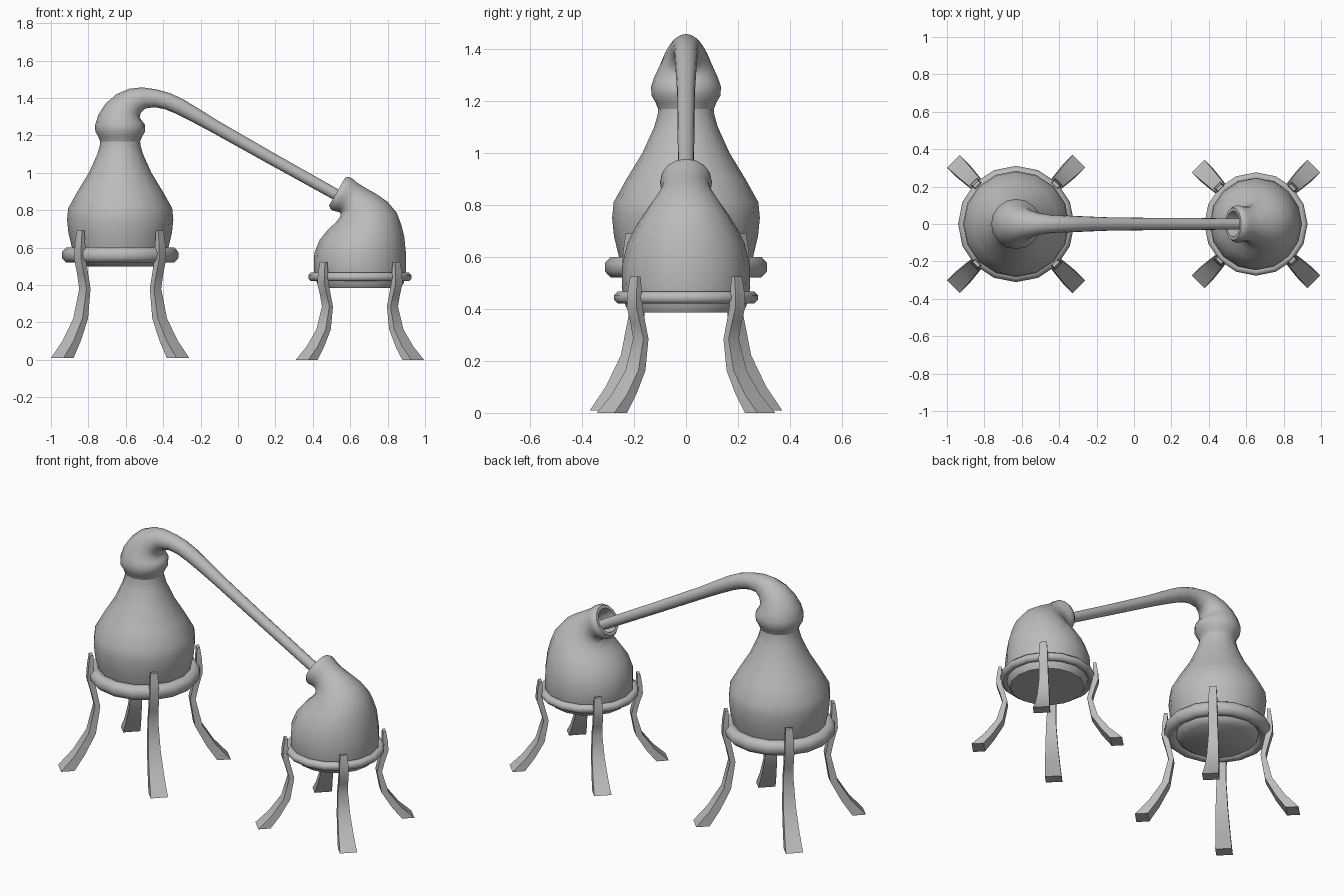
import bpy, bmesh, math
from mathutils import Vector

if "Cube" in bpy.data.objects:
    bpy.data.objects.remove(bpy.data.objects["Cube"])

SIDES = 16
metal = bpy.data.materials.new("plain_grey")
metal.use_nodes = True
GREY = (0.5, 0.5, 0.5, 1)
metal.diffuse_color = GREY
metal.node_tree.nodes["Principled BSDF"].inputs["Base Color"].default_value = GREY


def skin(name, loops, closed=False, angle=50):
    """Join equal loops of points into one smooth-shaded tube."""
    bm = bmesh.new()
    rows = [[bm.verts.new(p) for p in loop] for loop in loops]
    pairs = list(zip(rows, rows[1:]))
    if closed:
        pairs.append((rows[-1], rows[0]))
    else:
        bm.faces.new(rows[0])
        bm.faces.new(rows[-1])
    n = len(rows[0])
    for a, b in pairs:
        for i in range(n):
            j = (i + 1) % n
            bm.faces.new((a[i], a[j], b[j], b[i]))
    bmesh.ops.recalc_face_normals(bm, faces=bm.faces)
    mesh = bpy.data.meshes.new(name)
    bm.to_mesh(mesh)
    bm.free()
    mesh.materials.append(metal)
    obj = bpy.data.objects.new(name, mesh)
    bpy.context.collection.objects.link(obj)
    bpy.ops.object.select_all(action="DESELECT")
    obj.select_set(True)
    bpy.context.view_layer.objects.active = obj
    bpy.ops.object.shade_smooth_by_angle(angle=math.radians(angle))
    return obj


def circle(x, z, r, tilt=0):
    """Circle whose axis leans from vertical towards +x by tilt degrees."""
    t = math.radians(tilt)
    u = Vector((math.cos(t), 0, -math.sin(t)))
    v = Vector((0, 1, 0))
    steps = [2 * math.pi * i / SIDES for i in range(SIDES)]
    return [Vector((x, 0, z)) + r * (u * math.cos(a) + v * math.sin(a)) for a in steps]


def hoop(name, x, z, major, half_w, half_h):
    """Round band that carries a vessel."""
    loops = []
    for i in range(8):
        a = math.pi * (i + 0.5) / 4
        loops.append(circle(x, z + half_h * math.sin(a) * 1.08,
                            major + half_w * math.cos(a) * 1.08))
    skin(name, loops, closed=True, angle=80)


# Leg cross-sections: height, inner radius, outer radius, half width
LEG = [(0, .40, .475, .048), (.09, .34, .395, .042), (.21, .278, .32, .035),
       (.37, .252, .282, .028), (.45, .268, .3, .026), (.53, .285, .322, .026),
       (.61, .288, .318, .024), (.68, .29, .308, .02)]


def legs(prefix, x, lift, spread, tall):
    """Four splayed legs on the diagonals."""
    places = {"back_left": 45, "back_right": 135, "front_right": 225, "front_left": 315}
    for place, deg in places.items():
        a = math.radians(deg)
        out = Vector((math.cos(a), math.sin(a), 0))
        side = Vector((-out.y, out.x, 0))
        loops = []
        for z, r0, r1, w in LEG:
            base = Vector((x, 0, z * tall + lift))
            loops.append([base + out * r * spread + side * s * w
                          for r, s in ((r0, -1), (r1, -1), (r1, 1), (r0, 1))])
        skin(f"{prefix}_leg_{place}", loops, angle=40)


# Boiling pot
POT_X = -.63
pot = [(.5, .2), (.525, .235), (.6, .258), (.68, .277), (.75, .284), (.81, .278),
       (.9, .228), (1, .167), (1.1, .122), (1.15, .108), (1.19, .106)]
skin("pot_body", [circle(POT_X, z, r) for z, r in pot])
hoop("pot_hoop", POT_X, .56, .275, .036, .04)
legs("pot", POT_X, .01, 1, 1)

# Still head narrowing into the long sloping pipe
head = [(-.63, 1.165, .106, 0), (-.63, 1.195, .118, 0), (-.63, 1.22, .133, 0),
        (-.63, 1.255, .134, 0), (-.626, 1.29, .122, 10), (-.612, 1.325, .106, 25),
        (-.588, 1.358, .088, 45), (-.55, 1.385, .071, 65), (-.505, 1.4, .057, 82),
        (-.44, 1.398, .048, 98), (-.375, 1.382, .045, 109), (-.31, 1.353, .043, 116),
        (-.22, 1.303, .039, 120), (-.12, 1.245, .035, 120), (.2, 1.064, .032, 120),
        (.575, .855, .03, 120)]
skin("still_head_and_pipe", [circle(*ring) for ring in head])

# Receiver with a bent neck and a hollow, rolled mouth
RECEIVER_X = .652
receiver = [(.655, .385, .215, 0), (.654, .41, .232, 0), (.652, .48, .247, 0),
            (.653, .57, .245, 0), (.663, .65, .226, -2), (.677, .71, .196, -4),
            (.686, .76, .165, -9), (.672, .805, .133, -18), (.642, .836, .107, -30),
            (.61, .855, .095, -44), (.583, .87, .094, -55), (.562, .882, .1, -60),
            (.545, .891, .099, -60), (.53, .9, .087, -60), (.53, .9, .07, -60),
            (.555, .885, .064, -60), (.61, .854, .06, -55)]
skin("receiver_body", [circle(*ring) for ring in receiver])
hoop("receiver_hoop", RECEIVER_X, .443, .253, .023, .023)
legs("receiver", RECEIVER_X, 0, .92, .77)
